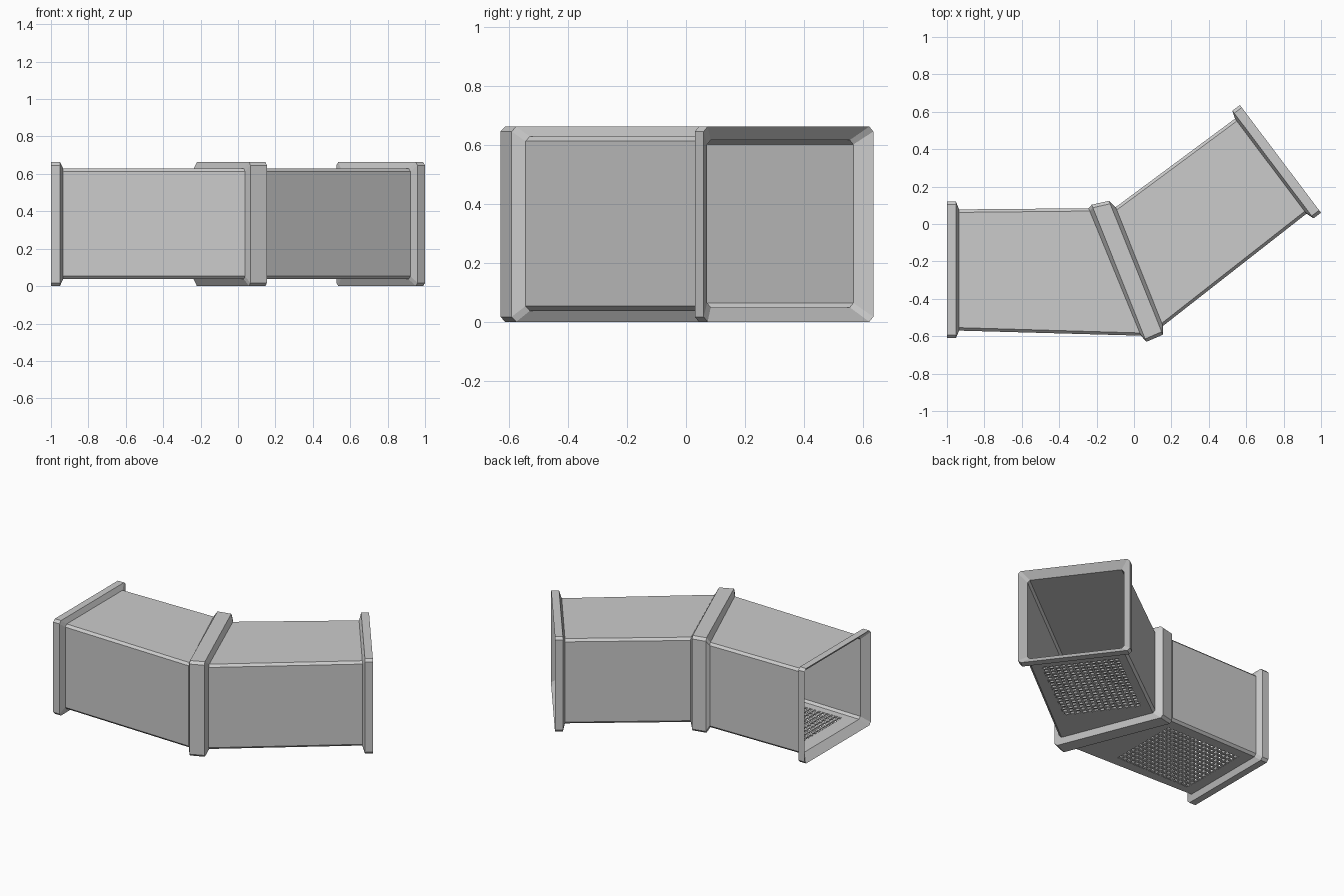
import bpy, bmesh, math
from mathutils import Matrix, Vector

if "Cube" in bpy.data.objects:
    bpy.data.objects.remove(bpy.data.objects["Cube"])


def make_object(name, bm):
    bmesh.ops.recalc_face_normals(bm, faces=bm.faces[:])
    mesh = bpy.data.meshes.new(name)
    bm.to_mesh(mesh)
    bm.free()
    obj = bpy.data.objects.new(name, mesh)
    bpy.context.collection.objects.link(obj)
    return obj


def add_box(bm, matrix, center, size):
    m = matrix @ Matrix.Translation(center) @ Matrix.Diagonal((*size, 1))
    bmesh.ops.create_cube(bm, size=1, matrix=m)


def add_ring(bm, a, b, z0, z1, c):
    """Chamfered rectangle standing on the plan line a-b."""
    a, b = Vector(a), Vector(b)
    w = (b - a).length
    d = (b - a) / w
    outline = [(c, z0), (w - c, z0), (w, z0 + c), (w, z1 - c),
               (w - c, z1), (c, z1), (0, z1 - c), (0, z0 + c)]
    return [bm.verts.new((*(a + d * s), z)) for s, z in outline]


# Duct shell: plan end points of each ring, outside then back along the inside
FLANGE = (0.0, 0.663, 0.017)
WALL = (0.037, 0.629, 0.016)
INNER = (0.049, 0.617, 0.015)
stations = [
    ((-1.0, 0.12), (-1.0, -0.61), FLANGE),
    ((-0.952, 0.12), (-0.952, -0.61), FLANGE),
    ((-0.935, 0.078), (-0.935, -0.57), WALL),
    ((-0.243, 0.084), (0.037, -0.597), WALL),
    ((-0.226, 0.103), (0.066, -0.630), FLANGE),
    ((-0.134, 0.124), (0.154, -0.592), FLANGE),
    ((-0.098, 0.090), (0.155, -0.545), WALL),
    ((0.540, 0.563), (0.922, 0.055), WALL),
    ((0.526, 0.606), (0.960, 0.030), FLANGE),
    ((0.566, 0.636), (1.0, 0.060), FLANGE),
    ((0.559, 0.568), (0.933, 0.072), INNER),
    ((-0.11, 0.072), (0.08, -0.585), INNER),
    ((-0.954, 0.070), (-0.954, -0.56), INNER),
]
bm = bmesh.new()
rings = [add_ring(bm, a, b, *profile) for a, b, profile in stations]
for i, ring in enumerate(rings):
    nxt = rings[(i + 1) % len(rings)]
    for j in range(8):
        k = (j + 1) % 8
        bm.faces.new((ring[j], ring[k], nxt[k], nxt[j]))
duct = make_object("duct_shell", bm)

# Floor grates: centre, rotation, length, width
grates = [((-0.57, -0.25), 0.0, 0.58, 0.50),
          ((0.415, 0.08), math.radians(36.9), 0.62, 0.50)]
cut = bmesh.new()
bars = bmesh.new()
BAR = 0.014
for (x, y), angle, length, width in grates:
    m = Matrix.Translation((x, y, 0.043)) @ Matrix.Rotation(angle, 4, 'Z')
    add_box(cut, m, (0, 0, 0), (length, width, 0.06))
    across, along = 18, 13
    for i in range(across + 1):
        s = (i / across - 0.5) * length
        add_box(bars, m, (s, 0, 0), (BAR, width + BAR, 0.010))
    for i in range(along + 1):
        s = (i / along - 0.5) * width
        add_box(bars, m, (0, s, 0), (length + BAR, BAR, 0.008))
make_object("floor_grates", bars)

cutter = make_object("grate_opening_cutter", cut)
cutter.hide_render = True
cutter.hide_viewport = True
mod = duct.modifiers.new("grate_openings", 'BOOLEAN')
mod.operation = 'DIFFERENCE'
mod.solver = 'EXACT'
mod.object = cutter
